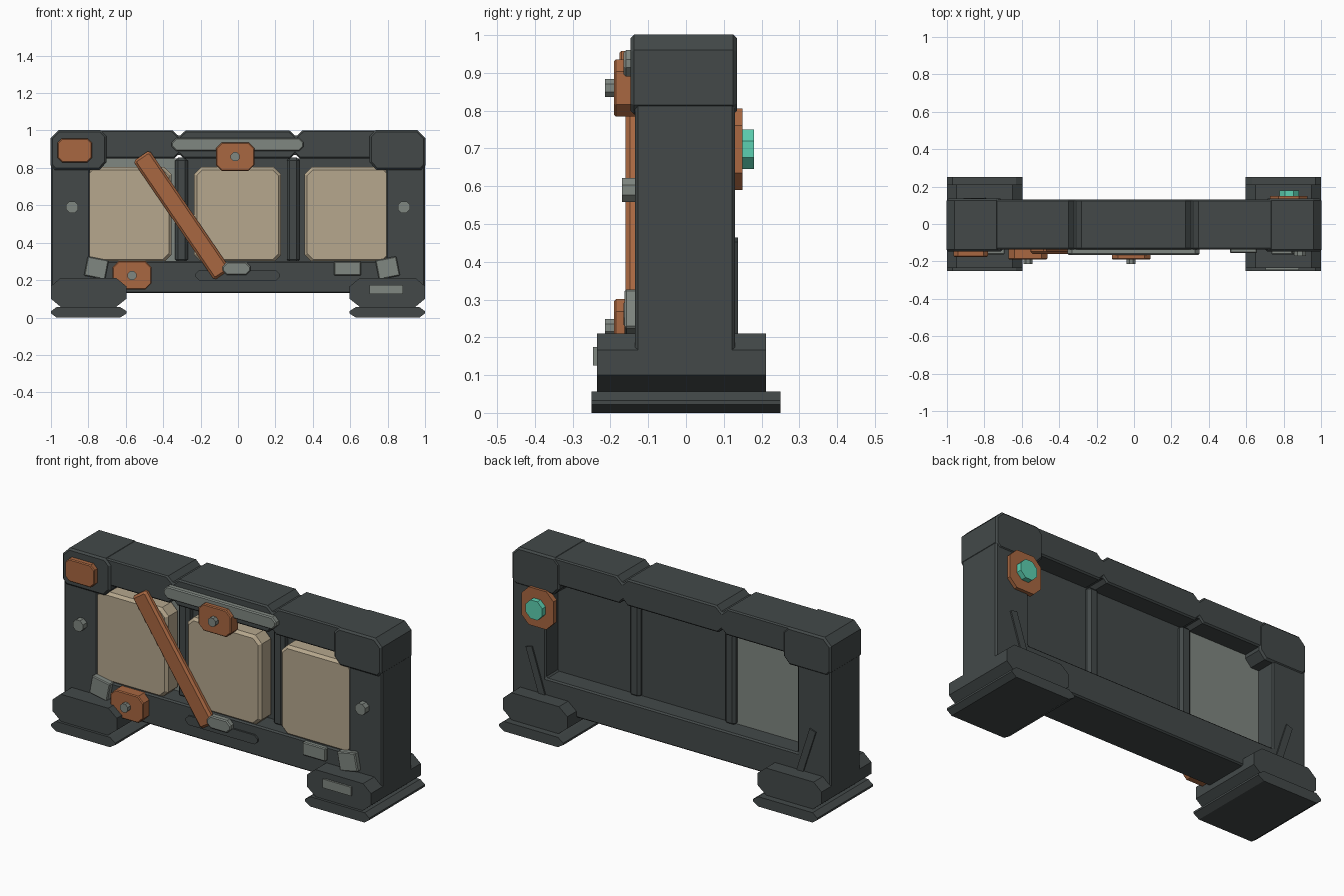
import bpy, bmesh, math

if "Cube" in bpy.data.objects:
    bpy.data.objects.remove(bpy.data.objects["Cube"])


def lin(v):
    v /= 255
    return v / 12.92 if v <= 0.04045 else ((v + 0.055) / 1.055) ** 2.4


def material(name, r, g, b):
    m = bpy.data.materials.new(name)
    m.diffuse_color = (lin(r), lin(g), lin(b), 1)
    m.use_nodes = True
    m.node_tree.nodes["Principled BSDF"].inputs["Base Color"].default_value = m.diffuse_color
    return m


DARK = material("dark_metal", 67, 73, 73)
GREY = material("pale_steel", 128, 135, 129)
RUST = material("rust_orange", 168, 103, 65)
SAND = material("sand_stone", 182, 167, 141)
TEAL = material("teal_glow", 92, 208, 177)


def slab(name, loops, y0, y1, mat, bevel=0.0):
    """Extrude x-z outlines (the first outer, the rest holes) from y0 to y1."""
    bm = bmesh.new()
    edges = []
    for pts in loops:
        vs = [bm.verts.new((x, y0, z)) for x, z in pts]
        edges += [bm.edges.new((vs[i - 1], vs[i])) for i in range(len(vs))]
    if len(loops) == 1:
        bm.faces.new(vs)
    else:
        bmesh.ops.triangle_fill(bm, edges=edges, use_beauty=True)
    new = bmesh.ops.extrude_face_region(bm, geom=bm.faces[:])["geom"]
    for v in new:
        if isinstance(v, bmesh.types.BMVert):
            v.co.y = y1
    # keep both caps of the solid
    if not any(all(abs(v.co.y - y0) < 1e-6 for v in f.verts) for f in bm.faces):
        bmesh.ops.holes_fill(bm, edges=[e for e in bm.edges if e.is_boundary])
    bmesh.ops.recalc_face_normals(bm, faces=bm.faces[:])
    me = bpy.data.meshes.new(name)
    bm.to_mesh(me)
    bm.free()
    me.materials.append(mat)
    ob = bpy.data.objects.new(name, me)
    bpy.context.collection.objects.link(ob)
    if bevel:
        b = ob.modifiers.new("bevel", "BEVEL")
        b.width, b.segments, b.limit_method = bevel, 1, "ANGLE"
        b.angle_limit = math.radians(50)
    return ob


def plate(cx, cz, w, h, c=0.0, deg=0.0):
    """Outline of a rectangle with corners cut by c and turned by deg."""
    a, b = w / 2, h / 2
    if c:
        pts = [(-a + c, -b), (a - c, -b), (a, -b + c), (a, b - c),
               (a - c, b), (-a + c, b), (-a, b - c), (-a, -b + c)]
    else:
        pts = [(-a, -b), (a, -b), (a, b), (-a, b)]
    s, k = math.sin(math.radians(deg)), math.cos(math.radians(deg))
    return [(cx + x * k - z * s, cz + x * s + z * k) for x, z in pts]


def disc(cx, cz, r, n=8):
    return [(cx + r * math.cos((i + .5) * math.tau / n),
             cz + r * math.sin((i + .5) * math.tau / n)) for i in range(n)]


# Main frame, notched above and below the top rail
outer = [(-1, .13), (1, .13), (1, .96), (.96, 1), (.345, 1), (.31, .968), (.275, 1),
         (-.28, 1), (-.315, .968), (-.35, 1), (-.96, 1), (-1, .96)]
inner = [(-.79, .303), (.79, .303), (.79, .85), (.33, .85), (.305, .875), (.28, .85),
         (-.29, .85), (-.315, .875), (-.34, .85), (-.79, .85)]
slab("frame", [outer, inner], -.135, .13, DARK, .008)

# Recessed back panels
slab("left_panel", [plate(-.555, .575, .49, .55)], -.02, .02, GREY)
slab("middle_panel", [plate(0, .575, .62, .55)], -.02, .02, DARK)
slab("right_panel", [plate(.55, .575, .49, .55)], -.02, .02, DARK)

# Dividers between the bays
for x in (-.302, .295):
    slab("divider", [plate(x, .575, .068, .56)], -.065, .045, DARK, .015)

# Stone blocks in the bays
for x in (-.588, -.002, .588):
    slab("stone_block", [plate(x, .55, .466, .51, .04)], -.13, -.02, SAND, .015)

for s in (-1, 1):
    # Top corner caps
    cap = [(.74, .79), (.98, .79), (1.002, .815), (1.002, .96), (.96, 1.002),
           (.735, 1.002), (.703, .97), (.703, .83)]
    slab("corner_cap", [[(s * x, z) for x, z in cap]], -.147, .135, DARK, .01)
    # Feet
    slab("foot_base", [[(s * x, z) for x, z in
         [(.63, 0), (.97, 0), (1, .022), (1, .033), (.97, .056),
          (.63, .056), (.595, .033), (.595, .022)]]], -.25, .25, DARK)
    slab("foot_block", [[(s * x, z) for x, z in
         [(.66, .05), (.94, .05), (1, .10), (1, .167), (.95, .21),
          (.65, .21), (.597, .167), (.597, .10)]]], -.235, .212, DARK)
    # Side bolts, tilted clips and rear struts
    slab("side_bolt", [disc(s * .887, .59, .034)], -.17, -.12, GREY)
    slab("tilted_clip", [plate(s * .80 if s > 0 else -.757, .265, .115, .105, 0, s * 11)],
         -.163, -.12, GREY, .005)
    slab("rear_strut", [plate(s * .85, .33, .04, .27, 0, -s * 18)], .12, .138, DARK)

# Front bracing
slab("top_bar", [plate(-.002, .925, .706, .07, .024)], -.165, -.12, GREY, .006)
slab("diagonal_brace", [plate(-.3, .547, .77, .105, .012, -55.7)], -.16, -.12, RUST, .012)
slab("lower_bar", [plate(-.002, .225, .45, .052, .018)], -.145, -.12, DARK)
slab("brace_foot", [plate(-.008, .262, .15, .07, .024)], -.165, -.12, GREY, .006)
slab("small_plate", [plate(.585, .262, .145, .075)], -.155, -.12, GREY, .005)
slab("foot_tag", [plate(.793, .15, .178, .05)], -.246, -.22, GREY)
slab("corner_patch", [plate(-.873, .894, .184, .128, .024)], -.176, -.13, RUST, .005)

# Bolted brackets on the front
for x, z in ((-.015, .86), (-.567, .225)):
    slab("bracket", [plate(x, z, .207, .152, .032)], -.19, -.12, RUST, .005)
    slab("bracket_bolt", [disc(x, z, .026)], -.215, -.18, GREY)

# Rear bracket with glowing bolt
slab("rear_bracket", [plate(.828, .698, .2, .215, .045)], .12, .15, RUST)
slab("rear_bolt", [disc(.83, .698, .057)], .14, .18, TEAL)
